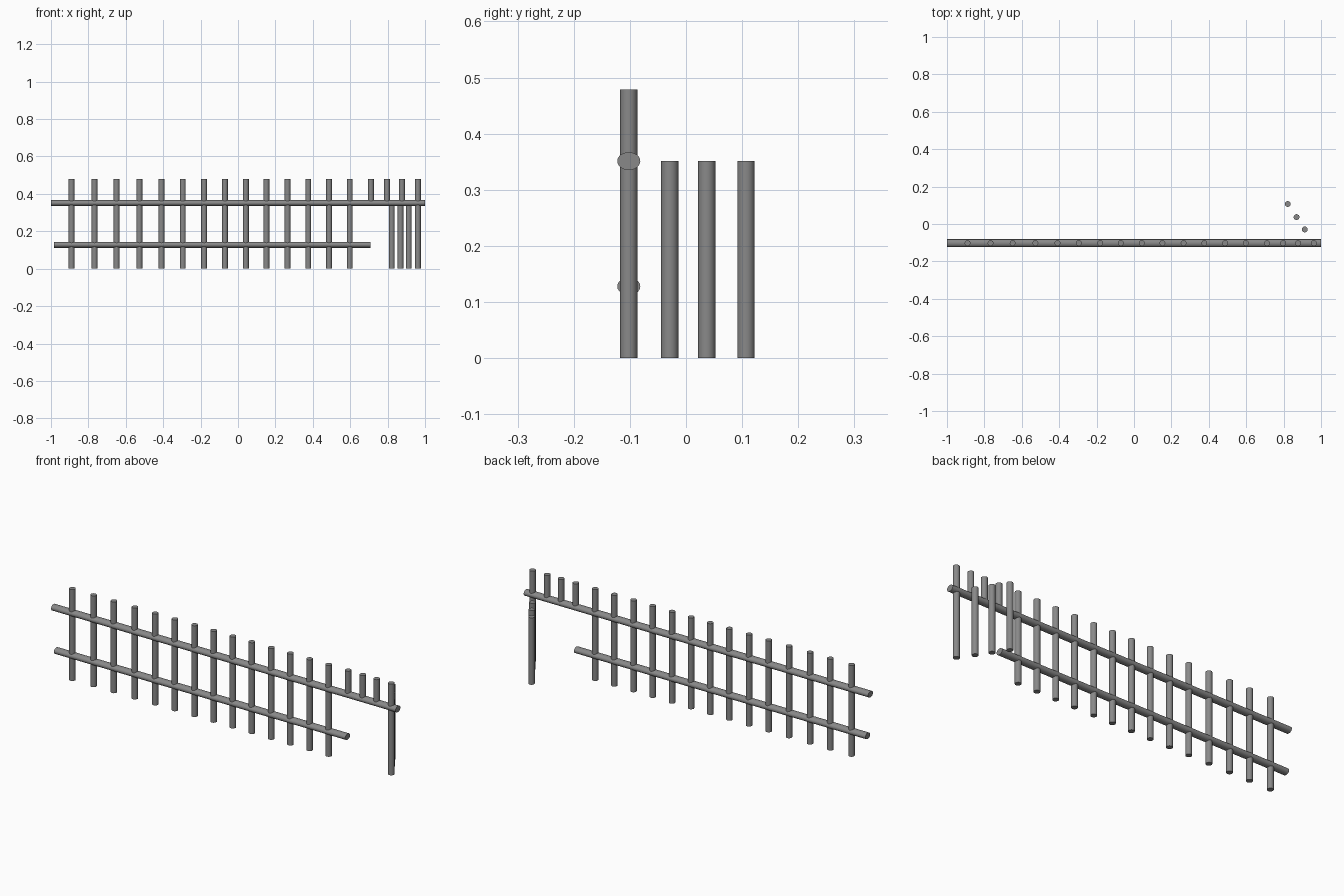
import bpy
from math import pi

if "Cube" in bpy.data.objects:
    bpy.data.objects.remove(bpy.data.objects["Cube"])

FENCE_Y = -0.102
TOP = 0.479
RAIL_Z, LOW_Z = 0.351, 0.128
R = 0.0155

iron = bpy.data.materials.new("dark_iron")
iron.diffuse_color = (0.25, 0.25, 0.25, 1)
iron.use_nodes = True
iron.node_tree.nodes["Principled BSDF"].inputs["Base Color"].default_value = iron.diffuse_color


def finish(ob, name):
    ob.name = name
    ob.data.materials.append(iron)
    bpy.ops.object.transform_apply(location=False, rotation=True, scale=True)
    bpy.ops.object.shade_smooth_by_angle()


def picket(name, x, y, z0, z1):
    bpy.ops.mesh.primitive_cylinder_add(vertices=24, radius=R, depth=z1 - z0,
                                        location=(x, y, (z0 + z1) / 2))
    finish(bpy.context.object, name)


def rail(name, x0, x1, z):
    # oval section: wider front to back than tall
    bpy.ops.mesh.primitive_cylinder_add(vertices=24, radius=1, depth=x1 - x0,
                                        location=((x0 + x1) / 2, FENCE_Y, z),
                                        rotation=(0, pi / 2, 0))
    ob = bpy.context.object
    ob.scale = (0.016, 0.0205, 1)
    finish(ob, name)


# horizontal rails
rail("upper_rail", -1.0, 1.0, RAIL_Z)
rail("lower_rail", -0.984, 0.708, LOW_Z)

# full height pickets, the last one closing the gate opening
for x in (-0.890, -0.767, -0.649, -0.527, -0.409, -0.295, -0.181, -0.07,
          0.042, 0.152, 0.265, 0.376, 0.487, 0.598, 0.962):
    picket("picket", x, FENCE_Y, 0, TOP)

# short pickets above the opening
for x in (0.711, 0.797, 0.877):
    picket("short_picket", x, FENCE_Y, RAIL_Z, TOP)

# open gate pickets, standing behind the fence
for x, y in ((0.913, -0.029), (0.869, 0.037), (0.822, 0.107)):
    picket("gate_picket", x, y, 0, 0.351)
